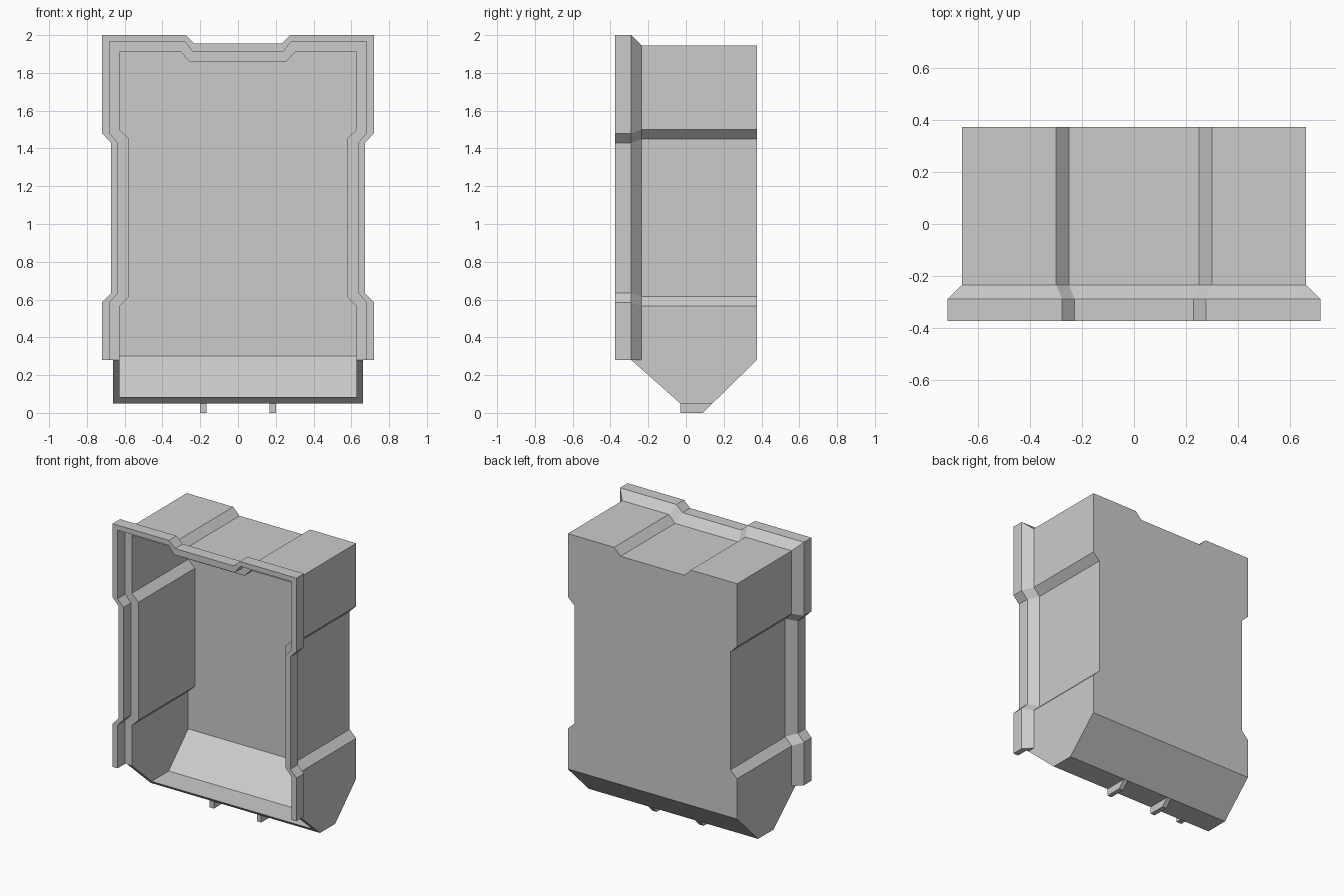
import bpy, bmesh

if "Cube" in bpy.data.objects:
    bpy.data.objects.remove(bpy.data.objects["Cube"])


def finish(name, bm):
    bmesh.ops.recalc_face_normals(bm, faces=bm.faces)
    mesh = bpy.data.meshes.new(name)
    bm.to_mesh(mesh)
    bm.free()
    obj = bpy.data.objects.new(name, mesh)
    bpy.context.collection.objects.link(obj)
    return obj


def outline(x, waist, sides, top, dip, n_out, n_in):
    """Open outline from lower right, over the top, to lower left."""
    a, b, c, d = sides
    right = [(x, 0.28), (x, a), (waist, b), (waist, c), (x, d),
             (x, top), (n_out, top), (n_in, dip)]
    return right + [(-px, pz) for px, pz in reversed(right)]


def prism(name, profile, x0, x1):
    """Extrude a (y, z) profile along x."""
    bm = bmesh.new()
    ends = [[bm.verts.new((x, y, z)) for y, z in profile] for x in (x0, x1)]
    for e in ends:
        bm.faces.new(e)
    n = len(profile)
    for i in range(n):
        j = (i + 1) % n
        bm.faces.new((ends[0][i], ends[0][j], ends[1][j], ends[1][i]))
    return finish(name, bm)


# Outlines of the body and the wider front rim, outside and inside
body_z = (0.565, 0.615, 1.45, 1.50)
rim_z = (0.585, 0.635, 1.43, 1.48)
body_out = outline(0.663, 0.612, body_z, 1.945, 1.895, 0.30, 0.25)
body_in = outline(0.628, 0.576, body_z, 1.91, 1.86, 0.303, 0.255)
rim_out = outline(0.72, 0.672, rim_z, 2.0, 1.955, 0.277, 0.23)
rim_in = outline(0.68, 0.635, rim_z, 1.965, 1.91, 0.28, 0.238)

# Shell: back panel, outer walls, tapered rim, inner step, inner walls
stations = [(body_out, 0.375), (body_out, -0.235), (rim_out, -0.29),
            (rim_out, -0.375), (rim_in, -0.375), (rim_in, -0.29),
            (body_in, -0.29), (body_in, 0.34)]
bm = bmesh.new()
rows = [[bm.verts.new((x, y, z)) for x, z in prof] for prof, y in stations]
for r0, r1 in zip(rows, rows[1:]):
    for i in range(len(r0) - 1):
        bm.faces.new((r0[i], r0[i + 1], r1[i + 1], r1[i]))
bm.faces.new(rows[0])
bm.faces.new(rows[-1])
for end in (0, -1):
    bm.faces.new([row[end] for row in rows])
finish("shell", bm)

# Tapered lower side walls
cheek = [(-0.29, 0.28), (-0.03, 0.05), (0.14, 0.05), (0.375, 0.28)]
for side, s in (("right", 1), ("left", -1)):
    prism("lower_wall_" + side, cheek, s * 0.628, s * 0.663)

# Floor with sloped back, open toward the front
floor = [(-0.07, 0.085), (-0.03, 0.05), (0.14, 0.05), (0.375, 0.28),
         (0.34, 0.30), (0.122, 0.085)]
prism("floor", floor, -0.628, 0.628)

# Small feet
foot = [(-0.03, 0.052), (-0.03, 0.0), (0.09, 0.0), (0.14, 0.052)]
for side, s in (("right", 1), ("left", -1)):
    prism("foot_" + side, foot, s * 0.168, s * 0.202)
